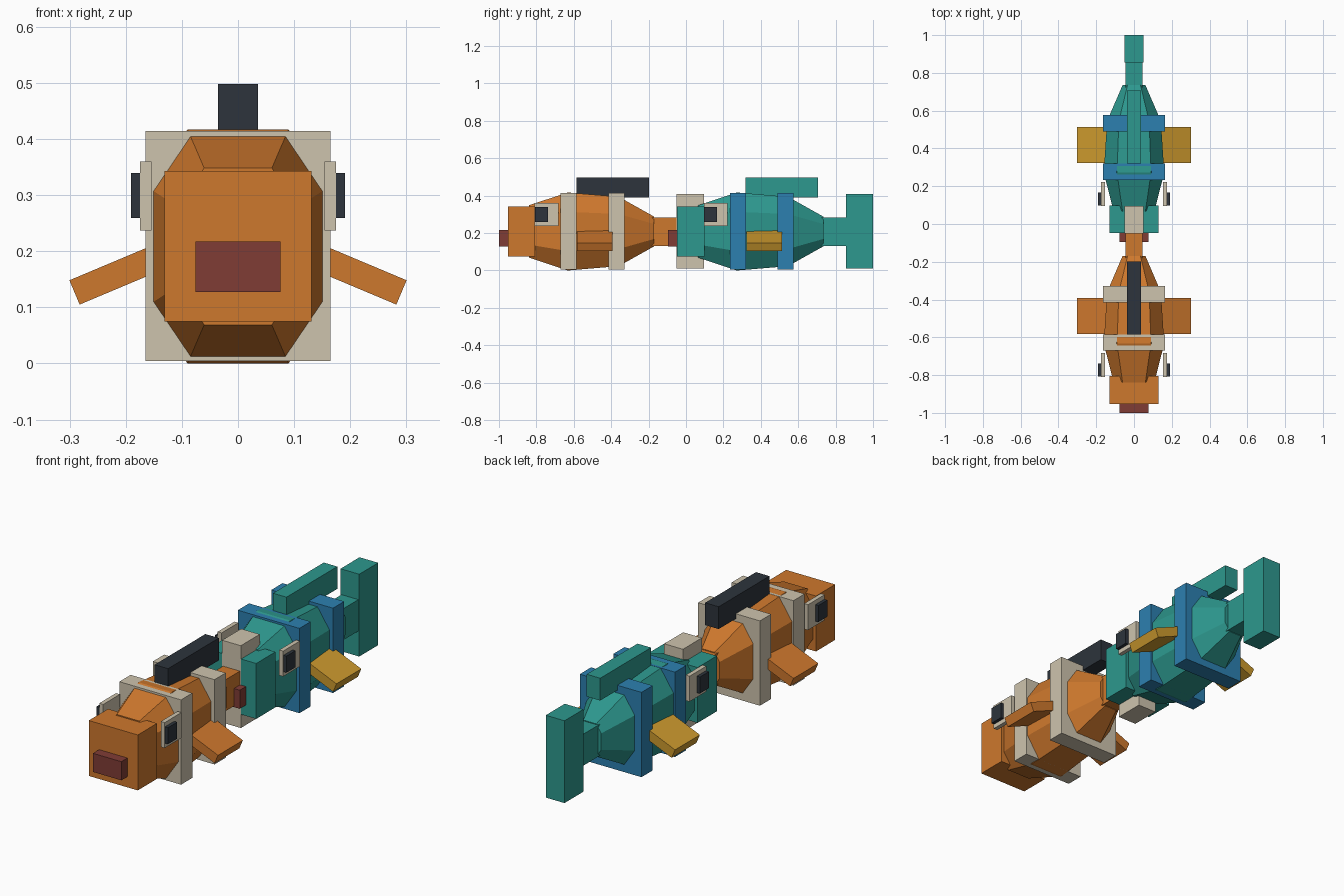
import bpy, bmesh, math

if "Cube" in bpy.data.objects:
    bpy.data.objects.remove(bpy.data.objects["Cube"])


def material(name, r, g, b):
    lin = lambda c: ((c / 255 + 0.055) / 1.055) ** 2.4
    m = bpy.data.materials.new(name)
    m.diffuse_color = (lin(r), lin(g), lin(b), 1)
    m.use_nodes = True
    m.node_tree.nodes["Principled BSDF"].inputs["Base Color"].default_value = m.diffuse_color
    return m


ORANGE = material("orange", 206, 120, 45)
BEIGE = material("beige", 206, 196, 174)
DARK = material("charcoal", 45, 52, 60)
RED = material("dark_red", 128, 60, 53)
TEAL = material("teal", 45, 152, 142)
BLUE = material("blue", 44, 128, 176)
GOLD = material("gold", 205, 154, 46)
MID = 0.2085  # height of the body axis


def finish(name, bm, mat):
    bmesh.ops.recalc_face_normals(bm, faces=bm.faces)
    mesh = bpy.data.meshes.new(name)
    bm.to_mesh(mesh)
    bm.free()
    mesh.materials.append(mat)
    obj = bpy.data.objects.new(name, mesh)
    bpy.context.collection.objects.link(obj)
    return obj


def box(name, mat, x, y, z, angle=0):
    """Box from (min, max) ranges, optionally turned about the y axis."""
    bm = bmesh.new()
    bmesh.ops.create_cube(bm, size=1)
    for v in bm.verts:
        for i, (a, b) in enumerate((x, y, z)):
            v.co[i] *= b - a
    obj = finish(name, bm, mat)
    obj.location = [(a + b) / 2 for a, b in (x, y, z)]
    obj.rotation_euler.y = angle
    return obj


def body(name, mat, dy):
    """Octagonal sections of changing scale joined along y."""
    section = [(0.09, 0.2085), (0.16, 0.105), (0.16, -0.105), (0.09, -0.2085),
               (-0.09, -0.2085), (-0.16, -0.105), (-0.16, 0.105), (-0.09, 0.2085)]
    bm = bmesh.new()
    rings = [[bm.verts.new((x * s, y + dy, MID + z * s)) for x, z in section]
             for y, s in ((-0.84, 0.67), (-0.633, 1), (-0.36, 0.89), (-0.17, 0.38))]
    for a, b in zip(rings, rings[1:]):
        for i in range(8):
            j = (i + 1) % 8
            bm.faces.new((a[i], a[j], b[j], b[i]))
    bm.faces.new(rings[0])
    bm.faces.new(rings[-1])
    finish(name, bm, mat)


def fish(tag, dy, skin, band, fin, dorsal, tail):
    def part(name, mat, x, y, z, angle=0):
        return box(tag + "_" + name, mat, x, (y[0] + dy, y[1] + dy), z, angle)

    # Body, head and mouth
    body(tag + "_body", skin, dy)
    part("head", skin, (-0.131, 0.131), (-0.953, -0.806), (0.075, 0.343))
    part("mouth", RED, (-0.076, 0.076), (-1.0, -0.94), (0.127, 0.217))
    # Square bands round the body
    part("front_band", band, (-0.165, 0.165), (-0.671, -0.585), (0.004, 0.414))
    part("rear_band", band, (-0.165, 0.165), (-0.415, -0.329), (0.004, 0.414))
    # Back fin, tail stalk and tail
    part("dorsal_fin", dorsal, (-0.036, 0.036), (-0.586, -0.198), (0.39, 0.498))
    part("tail_stalk", skin, (-0.045, 0.045), (-0.19, -0.04), (0.132, 0.284))
    part("tail_fin", tail, (-0.05, 0.05), (-0.05, 0.095), (0.01, 0.408))
    # Paired side parts
    for s, side in ((1, "right"), (-1, "left")):
        def span(a, b):
            return tuple(sorted((a * s, b * s)))
        part(side + "_fin", fin, span(0.128, 0.298), (-0.582, -0.392),
             (0.136, 0.183), s * math.radians(22.8))
        part(side + "_eye_plate", BEIGE, span(0.154, 0.175),
             (-0.81, -0.682), (0.237, 0.36))
        part(side + "_eye", DARK, span(0.17, 0.191),
             (-0.808, -0.738), (0.259, 0.339))


fish("front_fish", 0, ORANGE, BEIGE, ORANGE, DARK, BEIGE)
fish("rear_fish", 0.905, TEAL, BLUE, GOLD, TEAL, TEAL)
